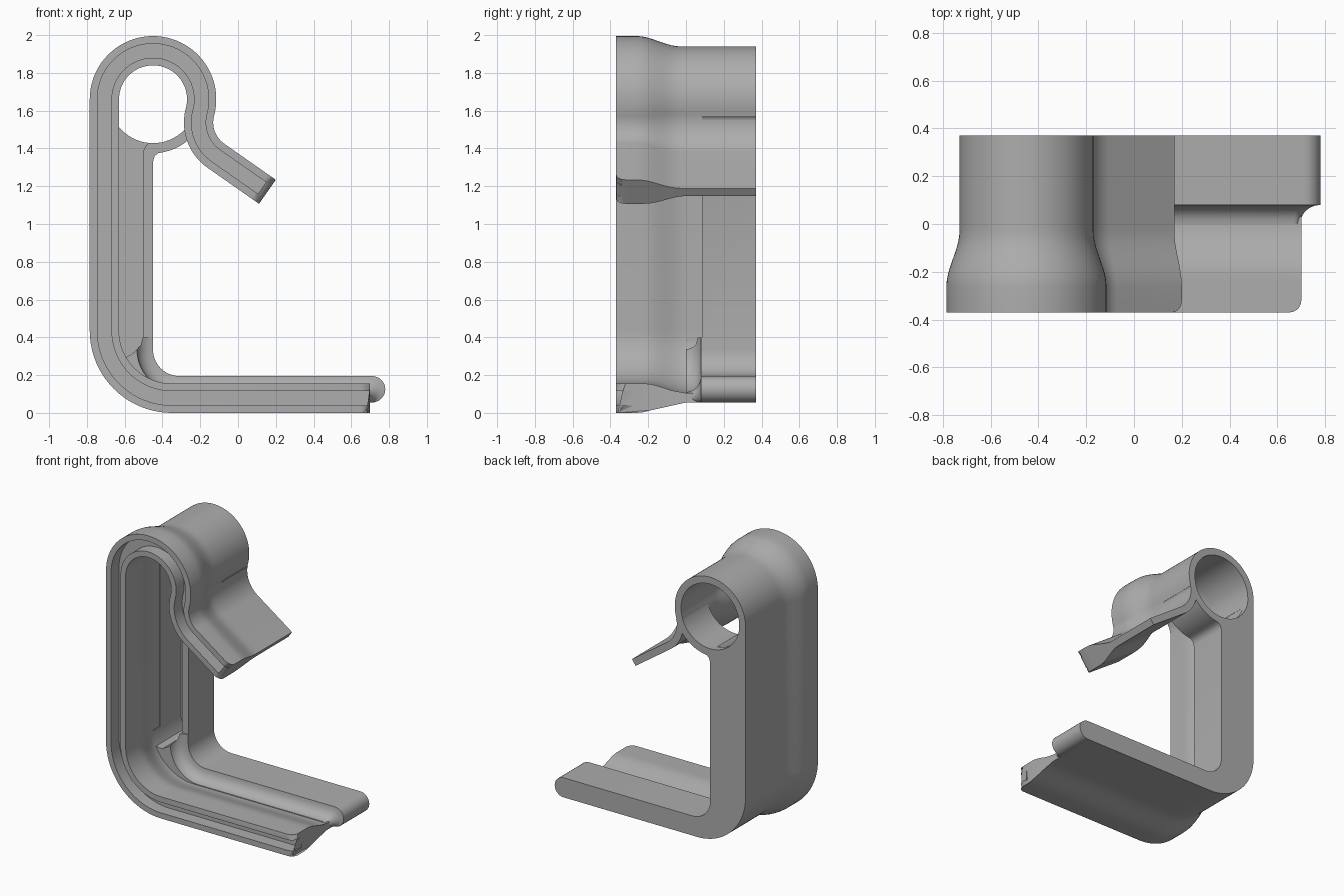
import bpy, bmesh
from math import sin, cos, radians, degrees, atan2, hypot, sqrt
from mathutils import Vector

cube = bpy.data.objects.get("Cube")
if cube:
    bpy.data.objects.remove(cube)

grey = bpy.data.materials.new("plain grey")
grey.use_nodes = True
grey.diffuse_color = (0.42, 0.42, 0.42, 1)
grey.node_tree.nodes["Principled BSDF"].inputs["Base Color"].default_value = (0.42, 0.42, 0.42, 1)

FRONT, BACK, STEP = -0.37, 0.37, 0.08


def arc(cx, cz, r, a0, a1, n):
    """Points on an arc in the x-z plane, angles in degrees."""
    angles = [radians(a0 + (a1 - a0) * i / n) for i in range(n + 1)]
    return [(cx + r * cos(a), cz + r * sin(a)) for a in angles]


def finish(bm, name):
    bmesh.ops.recalc_face_normals(bm, faces=bm.faces)
    mesh = bpy.data.meshes.new(name)
    bm.to_mesh(mesh)
    bm.free()
    ob = bpy.data.objects.new(name, mesh)
    bpy.context.collection.objects.link(ob)
    mesh.materials.append(grey)
    return ob


def bridge(bm, rings):
    for a, b in zip(rings, rings[1:]):
        for i in range(len(a)):
            j = (i + 1) % len(a)
            bm.faces.new((a[i], a[j], b[j], b[i]))


def loft(name, layers):
    """Solid from (y, outline) layers with equal point counts."""
    bm = bmesh.new()
    rings = [[bm.verts.new((x, y, z)) for x, z in pts] for y, pts in layers]
    bridge(bm, rings)
    bm.faces.new(rings[0])
    bm.faces.new(rings[-1])
    return finish(bm, name)


def smooth(ob):
    bpy.ops.object.select_all(action='DESELECT')
    ob.select_set(True)
    bpy.context.view_layer.objects.active = ob
    bpy.ops.object.shade_smooth_by_angle(angle=radians(32))


# Path of the clip: foot, lower corner, back, top loop, neck, tail
LOOP, LOOP_R = (-0.45, 1.66), 0.335
NECK = (0.005, 1.537)
CORNER, CORNER_R = (-0.35, 0.435), 0.435
dx, dz = NECK[0] - LOOP[0], NECK[1] - LOOP[1]
neck_r = hypot(dx, dz) - LOOP_R
join = degrees(atan2(dz, dx))
path = [((0.70, 0), (0, 1))]


def add_arc(c, r, a0, a1, n, inward):
    for x, z in arc(c[0], c[1], r, a0, a1, n):
        path.append(((x, z), (inward * (c[0] - x) / r, inward * (c[1] - z) / r)))


add_arc(CORNER, CORNER_R, 270, 180, 20, 1)
add_arc(LOOP, LOOP_R, 180, join, 44, 1)
path.pop()
add_arc(NECK, neck_r, 180 + join, 235, 18, -1)
(px, pz), tail_n = path[-1]
tail_len = (0.20 - px) / -tail_n[1]
path.append(((px - tail_n[1] * tail_len, pz + tail_n[0] * tail_len), tail_n))


# Cross-section of the clip as (y, depth): grooved lip thinning to a plain wall
def ease(y, y0, y1):
    t = min(1, max(0, (y - y0) / (y1 - y0)))
    return t * t * (3 - 2 * t)


ROUND = 0.05
corner_ys = [FRONT + ROUND * (1 - cos(radians(a))) for a in range(0, 91, 18)]
wave_ys = [-0.26 + 0.026 * i for i in range(11)]
outer_ys = corner_ys + wave_ys + [BACK]
section = [(y, 0.055 * ease(y, -0.26, -0.03)) for y in outer_ys]
section += [(y, 0.155 - 0.05 * ease(y, -0.22, 0.0)) for y in reversed(outer_ys)]
slot_ys = corner_ys + [-0.28]
section += [(y, 0.115) for y in slot_ys]
section += [(y, 0.04) for y in reversed(slot_ys)]


def clip():
    bm = bmesh.new()
    rings = [[bm.verts.new((p[0] + n[0] * d, y, p[1] + n[1] * d)) for y, d in section]
             for p, n in path]
    bridge(bm, rings)
    caps = [bm.faces.new(rings[0]), bm.faces.new(rings[-1])]
    bmesh.ops.triangulate(bm, faces=caps)
    # round the front corners of both ends
    for ring, (_, n), side in ((rings[0], path[0], 1), (rings[-1], path[-1], -1)):
        tangent = Vector((-n[1], 0, n[0])) * side
        for v in ring:
            k = max(0, FRONT + ROUND - v.co.y)
            v.co += tangent * (ROUND - sqrt(max(0, ROUND * ROUND - k * k)))
    return finish(bm, "grooved_clip")


# Solid body behind the clip: foot, column and full ring
def body_outline(e):
    r = (0.14 - e) / 2
    pts = arc(0.78 - e - r, 0.055 + r, r, -90, 90, 14)
    pts += arc(-0.31, 0.335, 0.14 + e, 270, 180, 14)
    pts += [(-0.45 - e, 1.33), (-0.442 - e, 1.358), (-0.425 - e, 1.374)]
    pts += arc(LOOP[0], LOOP[1], 0.285 - e, -80, join - 4, 18)
    pts += arc(LOOP[0], LOOP[1], 0.26, join, 180, 36)
    pts += arc(CORNER[0], CORNER[1], 0.36, 180, 270, 14)
    pts += [(0.66, 0.075), (0.66, 0.055)]
    return pts


def cut(ob, cutter):
    cutter.hide_render = True
    mod = ob.modifiers.new("cut", 'BOOLEAN')
    mod.operation = 'DIFFERENCE'
    mod.solver = 'EXACT'
    mod.object = cutter
    bpy.context.view_layer.objects.active = ob
    bpy.ops.object.modifier_apply(modifier=mod.name)
    bpy.data.objects.remove(cutter)


# concave step along the front of the body
layers = []
for a in range(0, 91, 15):
    layers.append((STEP * sin(radians(a)), body_outline(0.085 * cos(radians(a)))))
layers.append((BACK, body_outline(0)))
body = loft("solid_body", layers)


def prism(name, pts, y0, y1):
    return loft(name, [(y0, pts), (y1, pts)])


# clear the front of the column, hollow it, then bore the ring
cut(body, prism("front_trim", [(-1, 0.40), (0.2, 0.40), (0.2, 2.1), (-1, 2.1)], -0.2, STEP + 0.004))
hollow = [(-0.675, 0.30), (-0.60, 0.29), (-0.55, 0.32), (-0.515, 0.36), (-0.50, 0.41),
          (-0.50, 1.39), (-0.488, 1.415), (-0.45, 1.45), (-0.45, 1.6), (-0.675, 1.6)]
cut(body, prism("hollow", hollow, -0.2, 0.32))
cut(body, prism("bore", arc(LOOP[0], LOOP[1], 0.232, 0, 354.375, 63), -0.2, 0.5))

smooth(body)
smooth(clip())
